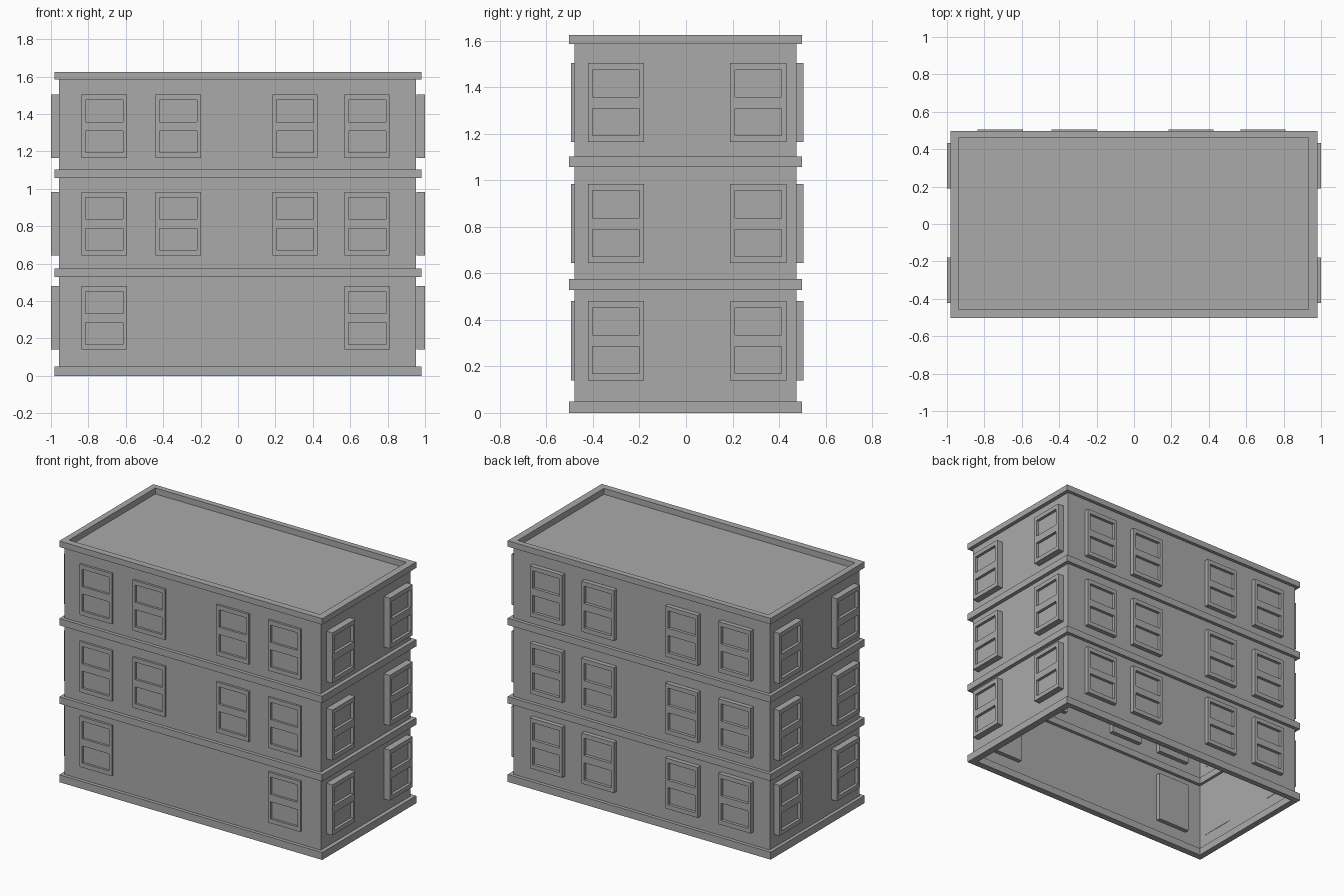
import bpy, bmesh, math

cube = bpy.data.objects.get("Cube")
if cube:
    bpy.data.objects.remove(cube, do_unlink=True)

# One stone grey for the whole building
stone = bpy.data.materials.new("stone_grey")
stone.use_nodes = True
COLOUR = (0.4, 0.4, 0.4, 1.0)
stone.diffuse_color = COLOUR
stone.node_tree.nodes["Principled BSDF"].inputs["Base Color"].default_value = COLOUR


def finish_mesh(bm, name):
    bmesh.ops.recalc_face_normals(bm, faces=bm.faces)
    mesh = bpy.data.meshes.new(name)
    bm.to_mesh(mesh)
    bm.free()
    mesh.materials.append(stone)
    return mesh


def add_object(name, mesh):
    obj = bpy.data.objects.new(name, mesh)
    bpy.context.collection.objects.link(obj)
    return obj


def rect_loop(bm, x0, x1, y0, y1, z):
    return [bm.verts.new((x, y, z)) for x, y in ((x0, y0), (x1, y0), (x1, y1), (x0, y1))]


def bridge(bm, a, b):
    for i in range(len(a)):
        j = (i + 1) % len(a)
        bm.faces.new((a[i], a[j], b[j], b[i]))


# Hollow wall shell, open below and closed by the flat roof
bm = bmesh.new()
shell = (-0.957, 0.953, -0.48, 0.475)
low = rect_loop(bm, *shell, 0.0)
high = rect_loop(bm, *shell, 1.585)
bridge(bm, low, high)
bm.faces.new(high)
add_object("walls_and_roof", finish_mesh(bm, "walls_and_roof"))


# Ring-shaped ledges around the building
def ledge(name, z0, z1):
    bm = bmesh.new()
    outer = (-0.98, 0.98, -0.503, 0.498)
    inner = (-0.938, 0.932, -0.458, 0.46)
    loops = [rect_loop(bm, *r, z) for r, z in
             ((outer, z0), (outer, z1), (inner, z1), (inner, z0))]
    for i in range(4):
        bridge(bm, loops[i], loops[(i + 1) % 4])
    add_object(name, finish_mesh(bm, name))


ledge("base_ledge", 0.0, 0.05)
ledge("lower_floor_ledge", 0.529, 0.575)
ledge("upper_floor_ledge", 1.057, 1.103)
ledge("roof_rim", 1.585, 1.625)


# Sash window: a slab with two recessed panes, its face at local y = 0
def window_mesh(depth=0.045, recess=0.02):
    bm = bmesh.new()
    xs = (-0.121, -0.1, 0.1, 0.121)
    zs = (-0.17, -0.141, -0.025, 0.024, 0.141, 0.17)
    grid = [[bm.verts.new((x, 0, z)) for x in xs] for z in zs]
    for r in range(5):
        for c in range(3):
            corners = [grid[r][c], grid[r][c + 1], grid[r + 1][c + 1], grid[r + 1][c]]
            if c == 1 and r in (1, 3):
                sunk = [bm.verts.new((v.co.x, recess, v.co.z)) for v in corners]
                bridge(bm, corners, sunk)
                bm.faces.new(sunk)
            else:
                bm.faces.new(corners)
    # Sides and back of the slab
    rim = (grid[0] + [row[-1] for row in grid[1:]]
           + grid[-1][-2::-1] + [row[0] for row in grid[-2:0:-1]])
    back = [bm.verts.new((v.co.x, depth, v.co.z)) for v in rim]
    bridge(bm, rim, back)
    bm.faces.new(back)
    return finish_mesh(bm, "window")


window = window_mesh()


def place(name, x, y, z, degrees):
    obj = add_object(name, window)
    obj.location = (x, y, z)
    obj.rotation_euler.z = math.radians(degrees)


# Windows on all four sides; the front ground floor has only the outer pair
columns = (-0.715, -0.32, 0.305, 0.69)
for floor, z in enumerate((0.31, 0.814, 1.334)):
    for i, x in enumerate(columns):
        if floor > 0 or i in (0, 3):
            place(f"front_window_{floor}_{i}", x, -0.495, z, 0)
        place(f"back_window_{floor}_{i}", x, 0.505, z, 180)
    for i, y in enumerate((-0.301, 0.311)):
        place(f"left_window_{floor}_{i}", 1.0, y, z, 90)
        place(f"right_window_{floor}_{i}", -1.0, y, z, -90)
